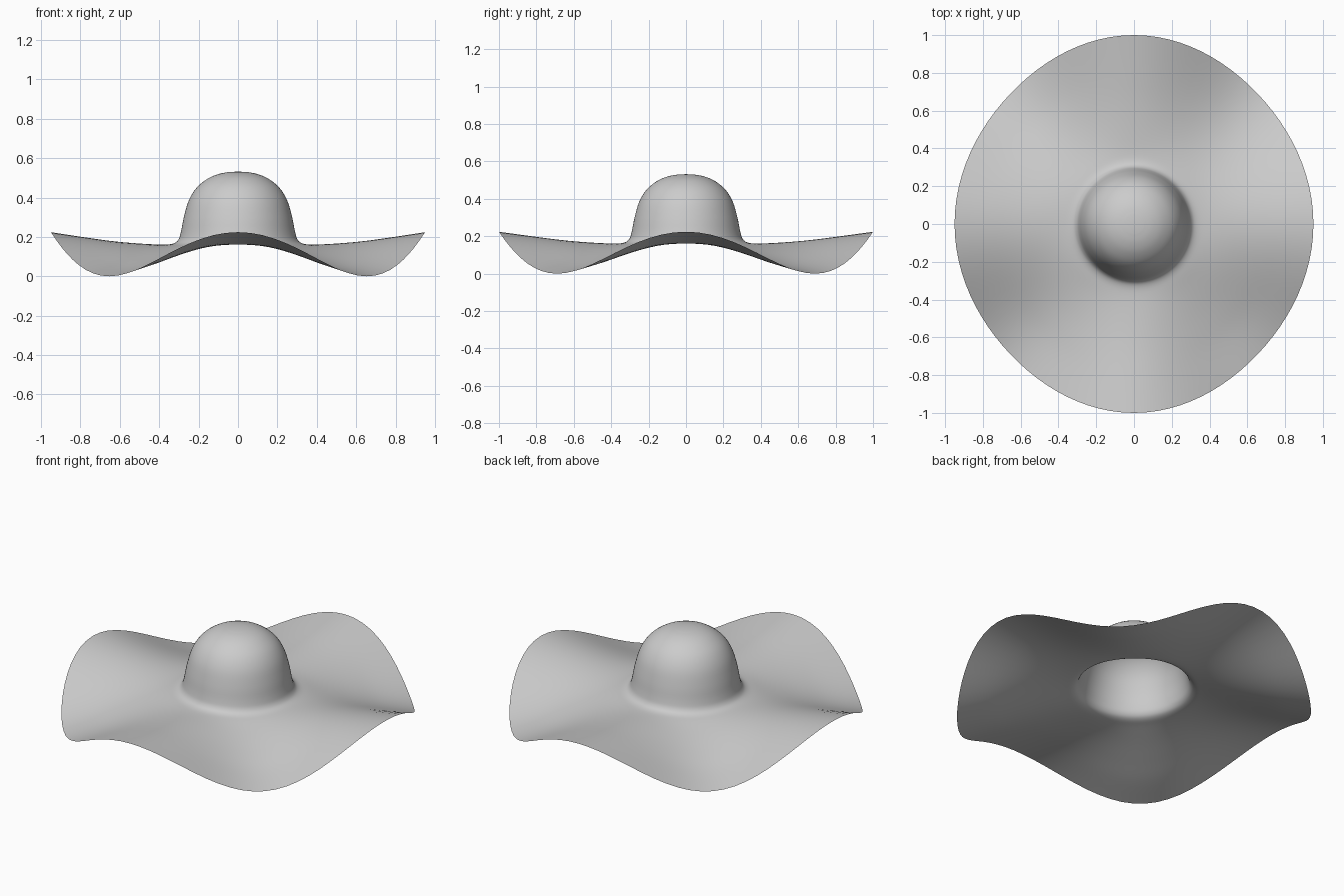
import bpy, bmesh, math

if "Cube" in bpy.data.objects:
    bpy.data.objects.remove(bpy.data.objects["Cube"])

SEG = 96     # steps around the hat
SUB = 4      # steps between profile points

# radius, height along the raised lobes, height along the dipped lobes
PROFILE = [
    (0.05, 0.529, 0.529), (0.10, 0.519, 0.519), (0.155, 0.495, 0.495),
    (0.21, 0.450, 0.450), (0.25, 0.385, 0.385), (0.275, 0.300, 0.300),
    (0.290, 0.225, 0.222), (0.303, 0.186, 0.182), (0.33, 0.166, 0.160),
    (0.39, 0.161, 0.145), (0.52, 0.167, 0.112), (0.66, 0.179, 0.075),
    (0.81, 0.198, 0.037), (1.00, 0.224, 0.0),
]


def spline(pts, sub):
    """Catmull-Rom interpolation through the profile points."""
    out = []
    for i in range(len(pts) - 1):
        p0, p1 = pts[max(i - 1, 0)], pts[i]
        p2, p3 = pts[i + 1], pts[min(i + 2, len(pts) - 1)]
        for k in range(sub):
            t = k / sub
            out.append(tuple(
                0.5 * (2 * b + (c - a) * t + (2 * a - 5 * b + 4 * c - d) * t * t
                       + (3 * b - a - 3 * c + d) * t ** 3)
                for a, b, c, d in zip(p0, p1, p2, p3)))
    out.append(pts[-1])
    return out


# Crown and wavy brim as one continuous open sheet
bm = bmesh.new()
centre = bm.verts.new((0, 0, 0.532))
rings = []
for r, z_up, z_down in spline(PROFILE, SUB):
    brim = max(0.0, (r - 0.3) / 0.7)          # 0 at crown, 1 at rim
    ring = []
    for i in range(SEG):
        a = 2 * math.pi * i / SEG
        dip = 0.5 - 0.5 * math.cos(4 * a)     # four dips on the diagonals
        rad = r * (1 - 0.025 * dip * brim)    # sagging pulls the rim inwards
        x = rad * (1 - 0.05 * brim) * math.cos(a)
        y = rad * math.sin(a)
        ring.append(bm.verts.new((x, y, z_up + (z_down - z_up) * dip)))
    rings.append(ring)

for i in range(SEG):
    j = (i + 1) % SEG
    bm.faces.new((centre, rings[0][i], rings[0][j]))
    for inner, outer in zip(rings, rings[1:]):
        bm.faces.new((inner[i], outer[i], outer[j], inner[j]))
for f in bm.faces:
    f.smooth = True

mesh = bpy.data.meshes.new("sun_hat")
bm.to_mesh(mesh)
bm.free()
hat = bpy.data.objects.new("sun_hat", mesh)
bpy.context.collection.objects.link(hat)
